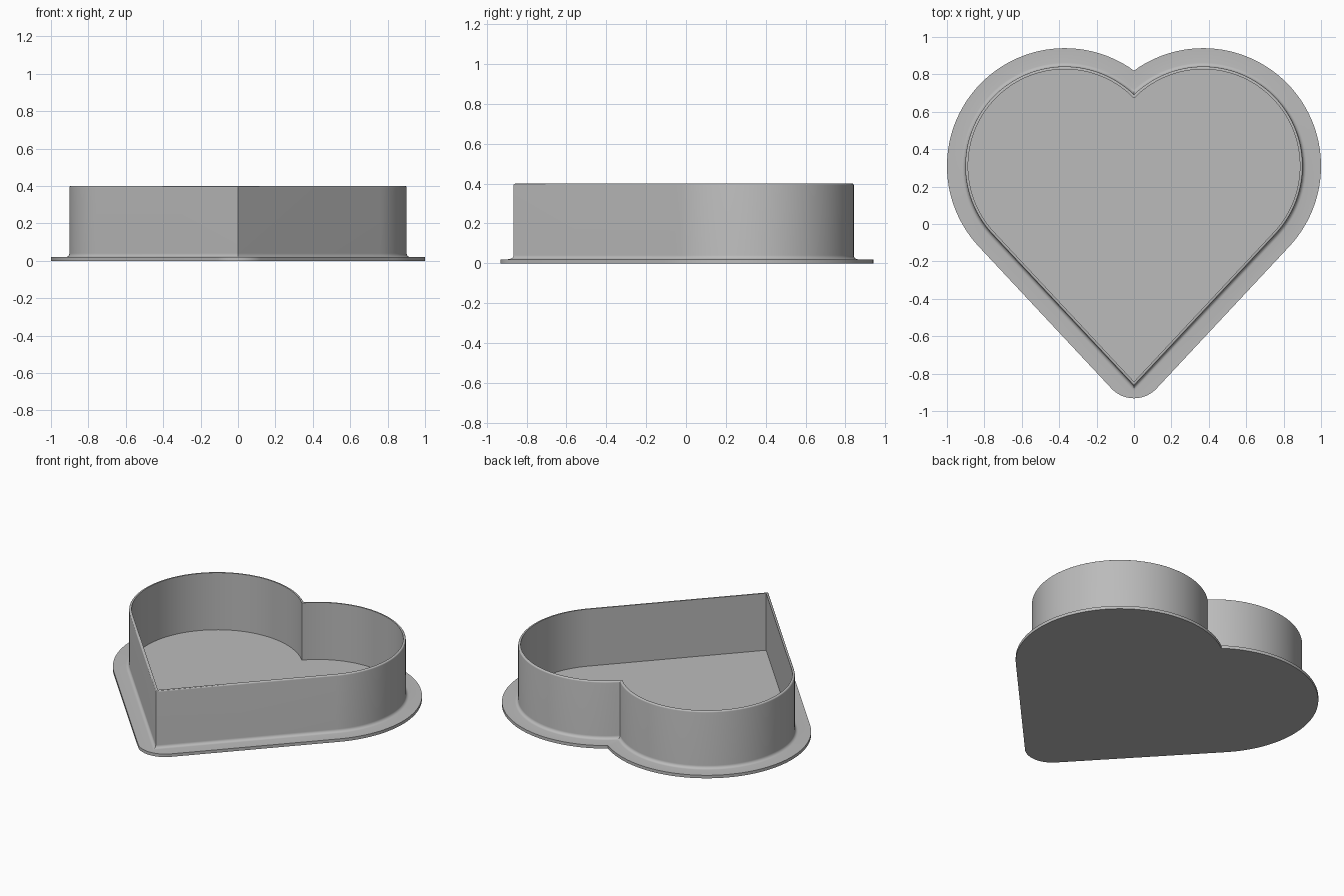
import bpy, bmesh, math

if "Cube" in bpy.data.objects:
    bpy.data.objects.remove(bpy.data.objects["Cube"])

CX, CY = 0.37, 0.31          # centre of the right-hand lobe
R_WALL, TIP_Y = 0.532, -0.865  # wall lobe radius and front point
H, BASE = 0.40, 0.02
d = math.hypot(CX, CY - TIP_Y)
A = math.atan2(CX, CY - TIP_Y) + math.asin(R_WALL / d)  # straight side angle from y axis


def heart(r, tip_r=0.0, tip_n=10, lobe_n=56):
    """Closed heart outline with lobe radius r and an optional rounded point."""
    tip = TIP_Y - (r - R_WALL) / math.sin(A)
    cy = tip + tip_r / math.sin(A)
    half = []
    for i in range(tip_n + 1):
        t = (math.pi / 2 - A) * i / tip_n
        half.append((tip_r * math.sin(t), cy - tip_r * math.cos(t)))
    end = math.acos(-CX / r)
    for i in range(lobe_n + 1):
        t = -A + (end + A) * i / lobe_n
        half.append((CX + r * math.cos(t), CY + r * math.sin(t)))
    half[0], half[-1] = (0.0, half[0][1]), (0.0, half[-1][1])
    return half + [(-x, y) for x, y in half[-2:0:-1]]


# Section from the underside, over the flange, up the wall and down to the floor
section = [(0.63, 0.0, 0.165), (0.63, BASE, 0.165)]
F = 0.02                      # fillet at the foot of the wall
for i in range(6):
    t = math.pi / 2 * i / 5
    section.append((R_WALL + F * (1 - math.sin(t)), BASE + F * (1 - math.cos(t)), 0))
E = 0.008                     # rounded outer rim
for i in range(5):
    t = math.pi / 2 * i / 4
    section.append((R_WALL - E * (1 - math.cos(t)), H - E * (1 - math.sin(t)), 0))
section += [(0.517, H, 0), (0.517, BASE, 0)]

bm = bmesh.new()
rings = [[bm.verts.new((x, y, z)) for x, y in heart(r, tr)] for r, z, tr in section]
for lo, hi in zip(rings, rings[1:]):
    n = len(lo)
    for i in range(n):
        j = (i + 1) % n
        bm.faces.new((lo[i], lo[j], hi[j], hi[i]))
bm.faces.new(rings[0][::-1])  # underside
bm.faces.new(rings[-1])       # inside floor
bmesh.ops.remove_doubles(bm, verts=bm.verts, dist=1e-5)
bmesh.ops.recalc_face_normals(bm, faces=bm.faces)

mesh = bpy.data.meshes.new("heart_tray")
bm.to_mesh(mesh)
bm.free()
tray = bpy.data.objects.new("heart_tray", mesh)
bpy.context.collection.objects.link(tray)

grey = bpy.data.materials.new("plain grey")
grey.diffuse_color = (0.5, 0.5, 0.5, 1)
grey.use_nodes = True
grey.node_tree.nodes["Principled BSDF"].inputs["Base Color"].default_value = grey.diffuse_color
mesh.materials.append(grey)

bpy.context.view_layer.objects.active = tray
tray.select_set(True)
bpy.ops.object.shade_smooth_by_angle(angle=math.radians(30))
